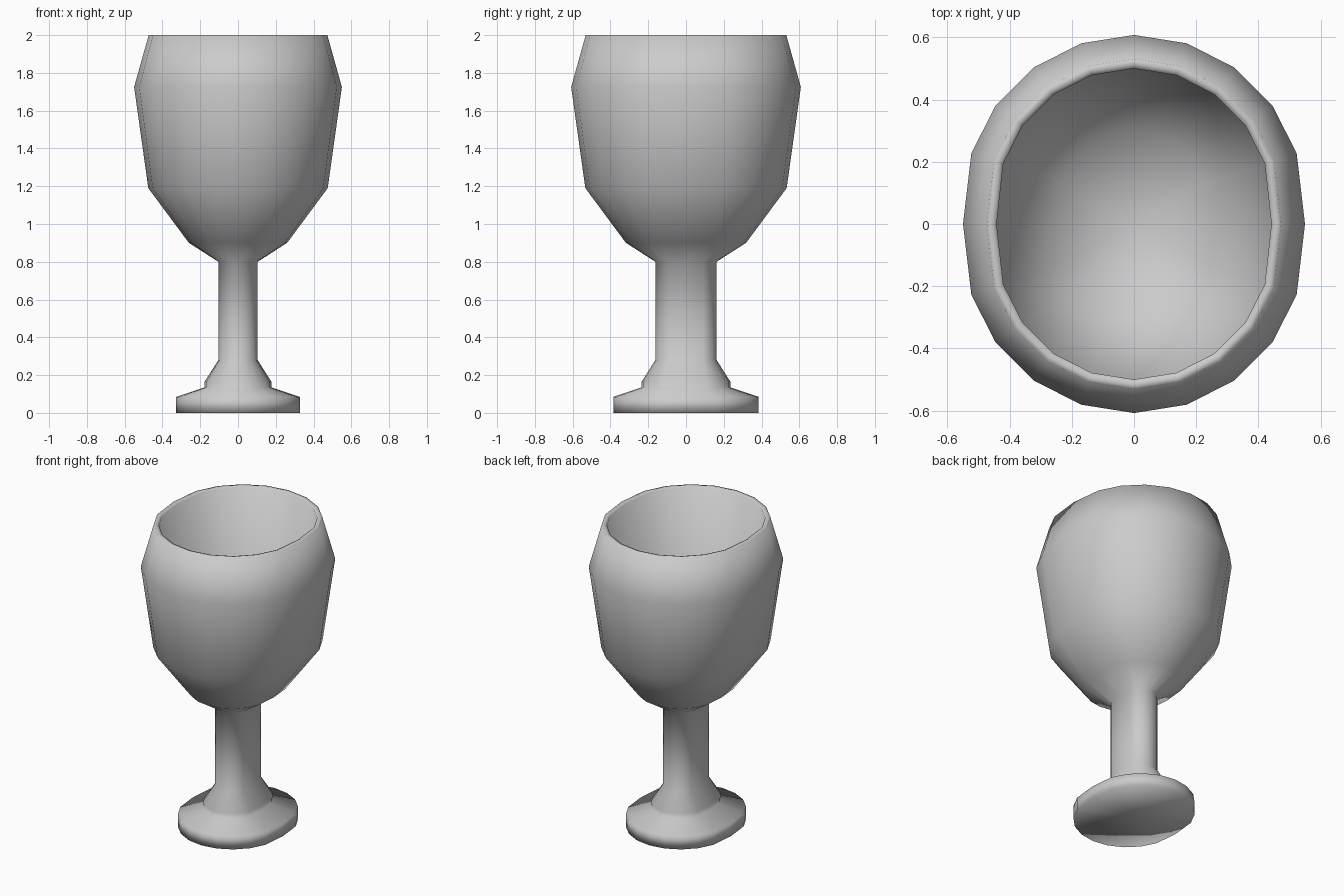
import bpy, bmesh, math

if "Cube" in bpy.data.objects:
    bpy.data.objects.remove(bpy.data.objects["Cube"])

SIDES = 20
STRETCH = 0.058  # front and back halves are pulled apart along y

# outer profile from foot to rim, then inner wall down to the bowl floor (radius, z)
PROFILE = [
    (0.327, 0.0), (0.327, 0.085), (0.177, 0.135), (0.177, 0.165),
    (0.104, 0.28), (0.104, 0.80), (0.26, 0.90), (0.475, 1.19),
    (0.55, 1.725), (0.473, 2.0), (0.457, 2.0),
    (0.442, 1.995), (0.442, 1.20), (0.245, 0.93),
]


def ring(bm, r, z):
    verts = []
    for i in range(SIDES):
        a = 2 * math.pi * i / SIDES
        x, y = r * math.cos(a), r * math.sin(a)
        if abs(y) > 1e-6:
            y += math.copysign(STRETCH, y)
        verts.append(bm.verts.new((x, y, z)))
    return verts


def cap(bm, loop, z):
    centre = bm.verts.new((0, 0, z))
    for i in range(SIDES):
        bm.faces.new((loop[i], loop[(i + 1) % SIDES], centre))


# goblet: one continuous lathed skin with foot and bowl floor caps
bm = bmesh.new()
rings = [ring(bm, r, z) for r, z in PROFILE]
for low, high in zip(rings, rings[1:]):
    for i in range(SIDES):
        j = (i + 1) % SIDES
        bm.faces.new((low[i], low[j], high[j], high[i]))
cap(bm, rings[0], 0.0)
cap(bm, rings[-1], 0.85)
bmesh.ops.recalc_face_normals(bm, faces=bm.faces)
for f in bm.faces:
    f.smooth = True

mesh = bpy.data.meshes.new("goblet")
bm.to_mesh(mesh)
bm.free()
goblet = bpy.data.objects.new("goblet", mesh)
bpy.context.collection.objects.link(goblet)

# slightly darker grey than the default
grey = bpy.data.materials.new("grey")
grey.diffuse_color = (0.53, 0.53, 0.53, 1)
grey.use_nodes = True
grey.node_tree.nodes["Principled BSDF"].inputs["Base Color"].default_value = grey.diffuse_color
mesh.materials.append(grey)
